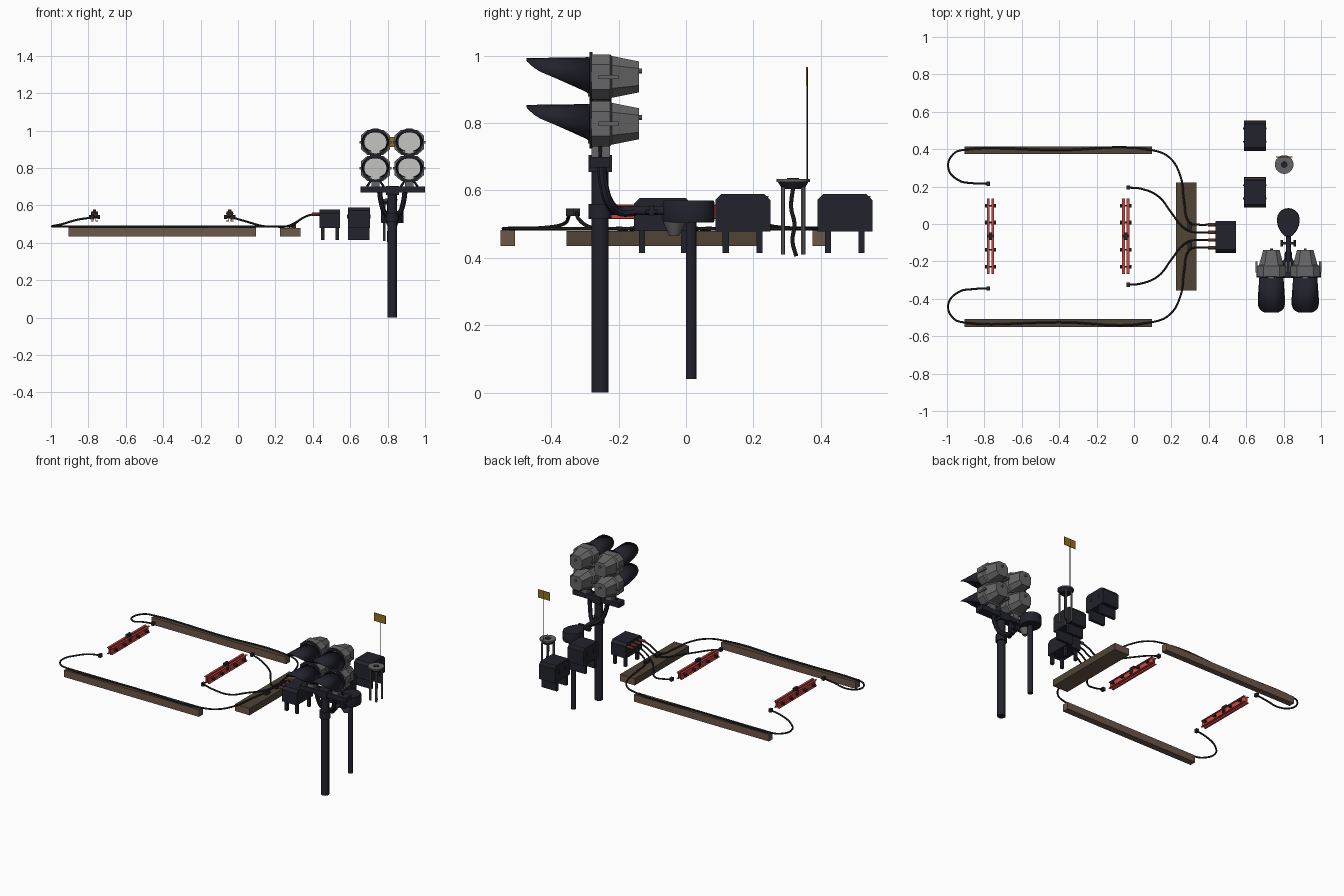
import bpy, bmesh, math
from mathutils import Vector

if "Cube" in bpy.data.objects:
    bpy.data.objects.remove(bpy.data.objects["Cube"])

def mat(name, r, g, b):
    m = bpy.data.materials.new(name)
    m.diffuse_color = (r, g, b, 1)
    m.use_nodes = True
    m.node_tree.nodes["Principled BSDF"].inputs["Base Color"].default_value = m.diffuse_color
    return m

NAVY = mat("dark navy", 0.016, 0.016, 0.026)
GREY = mat("housing grey", 0.13, 0.13, 0.135)
LENS = mat("pale lens", 0.55, 0.55, 0.52)
WOOD = mat("brown timber", 0.15, 0.095, 0.065)
WOOD_D = mat("dark timber", 0.08, 0.058, 0.036)
RED = mat("red steel", 0.60, 0.06, 0.05)
OCHRE = mat("ochre sign", 0.28, 0.16, 0.015)
BLACK = mat("black rubber", 0.022, 0.022, 0.024)
COPPER = mat("copper plug", 0.33, 0.09, 0.065)

def mesh_object(name, bm, m):
    bmesh.ops.recalc_face_normals(bm, faces=bm.faces)
    me = bpy.data.meshes.new(name)
    bm.to_mesh(me)
    bm.free()
    me.materials.append(m)
    ob = bpy.data.objects.new(name, me)
    bpy.context.collection.objects.link(ob)
    return ob

def smooth(ob):
    bpy.ops.object.select_all(action='DESELECT')
    bpy.context.view_layer.objects.active = ob
    ob.select_set(True)
    bpy.ops.object.shade_smooth_by_angle(angle=math.radians(35))

def loft(name, rings, m, caps=True):
    bm = bmesh.new()
    vs = [[bm.verts.new(p) for p in r] for r in rings]
    n = len(rings[0])
    for a, b in zip(vs, vs[1:]):
        for i in range(n):
            bm.faces.new((a[i], a[(i + 1) % n], b[(i + 1) % n], b[i]))
    if caps:
        bm.faces.new(vs[0])
        bm.faces.new(vs[-1])
    return mesh_object(name, bm, m)

def box(name, x0, x1, y0, y1, z0, z1, m):
    ring = lambda z: [(x0, y0, z), (x1, y0, z), (x1, y1, z), (x0, y1, z)]
    return loft(name, [ring(z0), ring(z1)], m)

def rod(name, a, b, r, m, r2=None, n=12, sy=1):
    a, b = Vector(a), Vector(b)
    q = (b - a).to_track_quat('Z', 'Y')
    ring = lambda c, s: [c + q @ Vector((s * math.cos(t), s * sy * math.sin(t), 0))
                         for t in [2 * math.pi * (i + .5) / n for i in range(n)]]
    ob = loft(name, [ring(a, r), ring(b, r if r2 is None else r2)], m)
    if n > 8:
        smooth(ob)
    return ob

def tube(name, pts, r, m):
    cu = bpy.data.curves.new(name, 'CURVE')
    cu.dimensions = '3D'
    cu.bevel_depth, cu.bevel_resolution, cu.resolution_u = r, 2, 6
    cu.use_fill_caps = True
    sp = cu.splines.new('BEZIER')
    sp.bezier_points.add(len(pts) - 1)
    for bp, p in zip(sp.bezier_points, pts):
        bp.co = p
        bp.handle_left_type = bp.handle_right_type = 'AUTO'
    cu.materials.append(m)
    ob = bpy.data.objects.new(name, cu)
    bpy.context.collection.objects.link(ob)
    bpy.ops.object.select_all(action='DESELECT')
    bpy.context.view_layer.objects.active = ob
    ob.select_set(True)
    bpy.ops.object.convert(target='MESH')
    smooth(bpy.context.object)

# Signal mast, crossarm and curved braces
CX = 0.825
rod("signal_mast", (CX, -.255, 0), (CX, -.255, .70), .026, NAVY)
box("crossarm", .655, 1.0, -.285, -.225, .668, .70, NAVY)
box("crossarm_collar", CX - .035, CX + .035, -.29, -.22, .655, .705, NAVY)
for s in (-1, 1):
    tube("brace", [(CX + s * .068, -.25, .675), (CX + s * .06, -.245, .62), (CX + s * .04, -.225, .56),
                   (CX + s * .012, -.195, .537), (CX + s * .005, -.15, .537)], .014, NAVY)
    rod("flange_bolt", (CX + s * .035, -.12, .537), (CX + s * .035, -.085, .537), .008, NAVY, n=6)
rod("brace_clamp", (CX, -.255, .515), (CX, -.255, .56), .035, NAVY)
rod("conduit", (CX, -.25, .54), (CX, -.05, .54), .014, NAVY)
box("conduit_flange", CX - .042, CX + .042, -.11, -.095, .525, .556, NAVY)

# Signal lamps: housing, rim, lens and slanted visor
def octagon(cx, y, cz, w, h):
    c = .55
    return [(cx + w * a, y, cz + h * b) for a, b in
            ((1, -c), (1, c), (c, 1), (-c, 1), (-1, c), (-1, -c), (-c, -1), (c, -1))]

def visor_length(z):
    if z < .02:
        return max(.006, .16 * (z + .055) / .075)
    return min(.19, .16 + (z - .02))

def lamp(cx, cz):
    loft("lamp_housing", [octagon(cx, y, cz, w, h) for y, w, h in
         ((-.28, .078, .067), (-.225, .078, .067), (-.22, .066, .062), (-.14, .044, .046))], GREY)
    rod("rear_knob", (cx, -.142, cz + .018), (cx, -.13, cz + .018), .008, GREY, n=8)
    rod("lamp_rim", (cx, -.277, cz), (cx, -.287, cz), .075, NAVY, n=16)
    rod("lens", (cx, -.285, cz), (cx, -.291, cz), .059, LENS, n=24)
    for s in (-1, 1):
        box("hinge", cx + s * .08 - .006, cx + s * .08 + .006, -.26, -.20, cz - .006, cz + .006, GREY)
    base, front = [], []
    for i in range(24):
        a = 2 * math.pi * i / 24
        c, z = math.cos(a), math.sin(a) * .057
        ln = visor_length(z)
        base.append((cx + .063 * c, -.283, cz + z))
        front.append((cx + (.063 + .07 * ln) * c, -.283 - ln, cz + z * .92 + .002))
    ob = loft("visor", [base, front], NAVY, caps=False)
    md = ob.modifiers.new("thickness", 'SOLIDIFY')
    md.thickness, md.offset = .003, 0
    smooth(ob)

for s in (-1, 1):
    x = CX + s * .0905
    for z in (.798, .937):
        lamp(x, z)
    rod("lamp_link", (x, -.25, .85), (x, -.25, .885), .03, NAVY)
    box("lamp_foot", x - .022, x + .022, -.28, -.226, .70, .738, GREY)
    for t in (-1, 1):
        rod("foot_stay", (x + t * .045, -.255, .70), (x + t * .02, -.255, .738), .006, NAVY, n=6)

# Bell post with egg-shaped head
rod("bell_post", (CX, .015, .04), (CX, .015, .51), .016, NAVY)
def egg(z, k):
    out = []
    for i in range(24):
        a = 2 * math.pi * i / 24
        w = .06 * (1 + .18 * math.sin(a))
        out.append((CX + k * w * math.cos(a), .008 + k * .077 * math.sin(a), z))
    return out
smooth(loft("bell_head", [egg(.505, .96), egg(.512, 1), egg(.562, 1), egg(.57, .96)], NAVY))
rod("bell_cup", (CX, -.035, .465), (CX, -.035, .507), .015, GREY, r2=.035)

# Timber bearers, dark on the weathered faces
def timber(name, x0, x1, y0, y1, z1, dark_sides):
    ob = box(name, x0, x1, y0, y1, .435, z1, WOOD)
    ob.data.materials.append(WOOD_D)
    for p in ob.data.polygons:
        if p.normal.z > .5 or (dark_sides and abs(p.normal.x) > .5):
            p.material_index = 1
timber("left_beam", -.905, .095, .375, .415, .482, False)
timber("right_beam", -.905, .095, -.55, -.507, .482, False)
timber("cross_beam", .225, .335, -.355, .222, .48, True)

# Cables, mirrored about y = -0.065
def flip(pts, s):
    return [(x, -.065 + s * (y + .065), z) for x, y, z in pts]
for s in (-1, 1):
    tube("outer_cable", flip([(-.78, .215, .535), (-.86, .218, .523), (-.94, .235, .5), (-.993, .3, .489),
         (-.965, .375, .488), (-.905, .397, .487), (-.4, .395, .487), (.095, .395, .487), (.19, .355, .487),
         (.25, .25, .487), (.268, .12, .487), (.295, .01, .495), (.35, -.004, .535), (.4, -.0035, .553)], s),
         .0055, BLACK)
    tube("inner_cable", flip([(-.03, .195, .535), (.04, .188, .515), (.13, .148, .49), (.2, .06, .487),
         (.26, -.015, .488), (.31, -.042, .51), (.36, -.0445, .54), (.4, -.0445, .553)], s), .0055, BLACK)
    for x, y in ((-.78, .215), (-.03, .195)):
        y = -.065 + s * (y + .065)
        box("cable_end", x - .009, x + .009, y - .011, y + .011, .524, .546, BLACK)
    for d in (.0205, .0615):
        y = -.065 + s * d
        rod("plug", (.395, y, .553), (.437, y, .553), .009, COPPER, n=10)
    box("cable_clip", .285, .31, -.065 + s * .055 - .02, -.065 + s * .055 + .02, .479, .5, BLACK)

# Red back-to-back channel bars with bolts
for cx in (-.767, -.044):
    for s in (-1, 1):
        xs = sorted((cx + s * .005, cx + s * .008))
        fx = sorted((cx + s * .005, cx + s * .019))
        box("channel_web", *xs, -.268, .135, .515, .558, RED)
        for z in (.515, .555):
            box("channel_flange", *fx, -.268, .135, z, z + .003, RED)
        for y in (.098, .008, -.138, -.228):
            rod("bar_bolt", (cx + s * .016, y, .537), (cx + s * .03, y, .537), .011, BLACK, n=6)
    for y in (.098, .008, -.138, -.228):
        rod("bar_bolt_shank", (cx - .03, y, .537), (cx + .03, y, .537), .005, BLACK, n=6)
    box("bar_clamp", cx - .018, cx + .018, -.073, -.057, .53, .566, BLACK)
    box("clamp_knob", cx - .009, cx + .009, -.085, -.045, .562, .578, BLACK)

# Equipment cabinets with chamfered tops and legs
def cabinet(x0, x1, y0, y1, z0, z1):
    c = .018
    prof = [(y0, z0), (y1, z0), (y1, z1 - c), (y1 - c, z1), (y0 + c, z1), (y0, z1 - c)]
    loft("cabinet", [[(x, y, z) for y, z in prof] for x in (x0, x1)], NAVY)
cabinet(.435, .545, -.155, .017, .48, .578)
for x in (.445, .522):
    for y in (-.14, -.015):
        box("cabinet_leg", x, x + .018, y, y + .018, .415, .485, NAVY)
for y in (.087, .39):
    cabinet(.587, .705, y, y + .163, .478, .59)
    for d in (.022, .122):
        box("cabinet_leg_plate", .589, .703, y + d, y + d + .018, .415, .482, NAVY)
    box("cabinet_top_strip", .592, .7, y + .146, y + .158, .579, .583, WOOD)
    for x in (.583, .703):
        for d in (.045, .115):
            box("cabinet_latch", x, x + .006, y + d, y + d + .01, .53, .55, NAVY)

# Antenna stand with disc, legs, hanging cable, mast and sign
AX, AY = .803, .318
rod("stand_disc", (AX, AY, .625), (AX, AY, .634), .05, GREY, n=24)
rod("stand_bowl", (AX, AY, .604), (AX, AY, .626), .033, NAVY, r2=.046, n=24)
rod("stand_cap", (AX, AY, .633), (AX, AY, .637), .018, NAVY, n=16)
for sx in (-1, 1):
    for sy in (-1, 1):
        rod("stand_leg", (AX + sx * .022, AY + sy * .03, .41), (AX + sx * .022, AY + sy * .03, .61), .007, GREY, n=8)
tube("stand_cable", [(AX, .318, .61), (AX, .312, .55), (AX + .004, .322, .5), (AX, .316, .45), (AX, .327, .405)],
     .006, BLACK)
rod("antenna", (AX, .36, .63), (AX, .36, .965), .002, BLACK, n=6)
box("sign", AX - .044, AX + .044, .356, .36, .912, .966, OCHRE)
